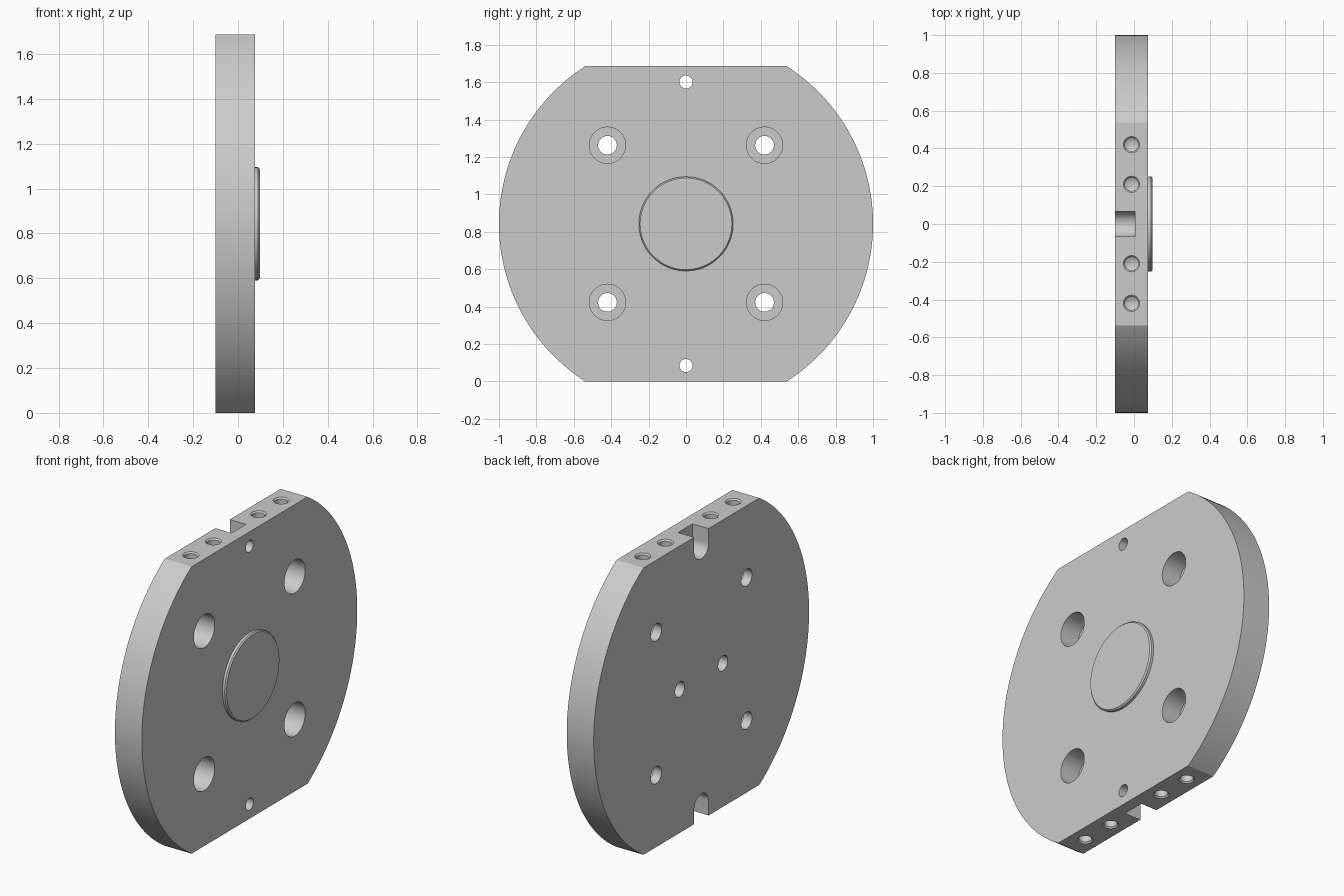
import bpy, bmesh, math
from mathutils import Vector

if "Cube" in bpy.data.objects:
    bpy.data.objects.remove(bpy.data.objects["Cube"], do_unlink=True)

RADIUS, MID = 1.0, 0.843           # disc radius, half height between flats
BACK, FACE, BOSS = -0.1, 0.075, 0.097

metal = bpy.data.materials.new("grey metal")
metal.use_nodes = True
grey = (0.6, 0.6, 0.6, 1)
metal.diffuse_color = grey
metal.node_tree.nodes["Principled BSDF"].inputs["Base Color"].default_value = grey


def make_object(name, bm):
    bmesh.ops.recalc_face_normals(bm, faces=bm.faces)
    mesh = bpy.data.meshes.new(name)
    bm.to_mesh(mesh)
    bm.free()
    mesh.materials.append(metal)
    obj = bpy.data.objects.new(name, mesh)
    bpy.context.collection.objects.link(obj)
    return obj


def extrude_outline(name, outline, x0, x1):
    """Extrude a (y, z) outline along x."""
    bm = bmesh.new()
    face = bm.faces.new([bm.verts.new((x0, y, z)) for y, z in outline])
    result = bmesh.ops.extrude_face_region(bm, geom=[face])
    moved = [v for v in result["geom"] if isinstance(v, bmesh.types.BMVert)]
    bmesh.ops.translate(bm, verts=moved, vec=(x1 - x0, 0, 0))
    return make_object(name, bm)


def turned(name, origin, direction, profile, sides=48):
    """Turn a (distance, radius) profile about a direction; radius 0 makes a tip."""
    turn = Vector(direction).to_track_quat('Z', 'Y')
    bm = bmesh.new()
    rings = []
    for dist, r in profile:
        count = sides if r else 1
        rings.append([bm.verts.new(Vector(origin) + turn @ Vector(
            (r * math.cos(math.tau * i / sides), r * math.sin(math.tau * i / sides), dist)))
            for i in range(count)])
    for a, b in zip(rings, rings[1:]):
        for i in range(sides):
            j = (i + 1) % sides
            if len(b) == 1:
                bm.faces.new((a[i], a[j], b[0]))
            else:
                bm.faces.new((a[i], a[j], b[j], b[i]))
    for ring in (rings[0], rings[-1]):
        if len(ring) > 1:
            bm.faces.new(ring)
    return make_object(name, bm)


def smooth(obj):
    bpy.ops.object.select_all(action='DESELECT')
    obj.select_set(True)
    bpy.context.view_layer.objects.active = obj
    bpy.ops.object.shade_smooth_by_angle(angle=math.radians(30))


# Disc with flats at top and bottom
corner = math.asin(MID / RADIUS)
STEPS = 64
outline = []
for start in (-corner, math.pi - corner):
    for i in range(STEPS + 1):
        a = start + 2 * corner * i / STEPS
        outline.append((RADIUS * math.cos(a), MID + RADIUS * math.sin(a)))
plate = extrude_outline("plate", outline, BACK, FACE)

cutters = []
for s in (-1, 1):
    edge = MID + s * MID
    pin_z = MID + s * 0.758
    # Round-ended slot in the back at each flat, with a pin hole through it
    slot = [(0.067 * math.cos(math.pi * i / 24), pin_z - s * 0.067 * math.sin(math.pi * i / 24))
            for i in range(25)]
    slot += [(-0.067, edge + s * 0.1), (0.067, edge + s * 0.1)]
    cutters.append(extrude_outline("slot_cutter", slot, BACK - 0.1, 0.005))
    cutters.append(turned("pin_cutter", (0, 0, pin_z), (1, 0, 0),
                          [(-0.05, 0.035), (0.2, 0.035)]))
    # Blind holes in the back
    cutters.append(turned("back_hole_cutter", (BACK, s * 0.2, MID), (1, 0, 0),
                          [(-0.05, 0.044), (0.12, 0.044), (0.145, 0)]))
    for t in (-1, 1):
        # Counterbored bolt holes
        cutters.append(turned("bolt_cutter", (FACE, t * 0.42, MID + s * 0.42), (-1, 0, 0),
                              [(-0.05, 0.097), (0.12, 0.097), (0.12, 0.05), (0.3, 0.05)]))
        # Chamfered tapped holes in the flats
        for y in (0.21, 0.42):
            cutters.append(turned("tapped_cutter", (-0.013, t * y, edge), (0, 0, -s),
                                  [(-0.02, 0.043), (0, 0.043), (0.008, 0.035),
                                   (0.2, 0.035), (0.22, 0)]))

# Cut the plate
bpy.context.view_layer.objects.active = plate
for cutter in cutters:
    cutter.hide_render = True
    mod = plate.modifiers.new("cut", 'BOOLEAN')
    mod.operation = 'DIFFERENCE'
    mod.solver = 'EXACT'
    mod.object = cutter
    bpy.ops.object.modifier_apply(modifier=mod.name)
    bpy.data.objects.remove(cutter, do_unlink=True)
smooth(plate)

# Raised centring boss with a chamfered rim
boss = turned("centre_boss", (FACE, 0, MID), (1, 0, 0),
              [(-0.01, 0.252), (BOSS - FACE - 0.007, 0.252), (BOSS - FACE, 0.245)], sides=96)
smooth(boss)
